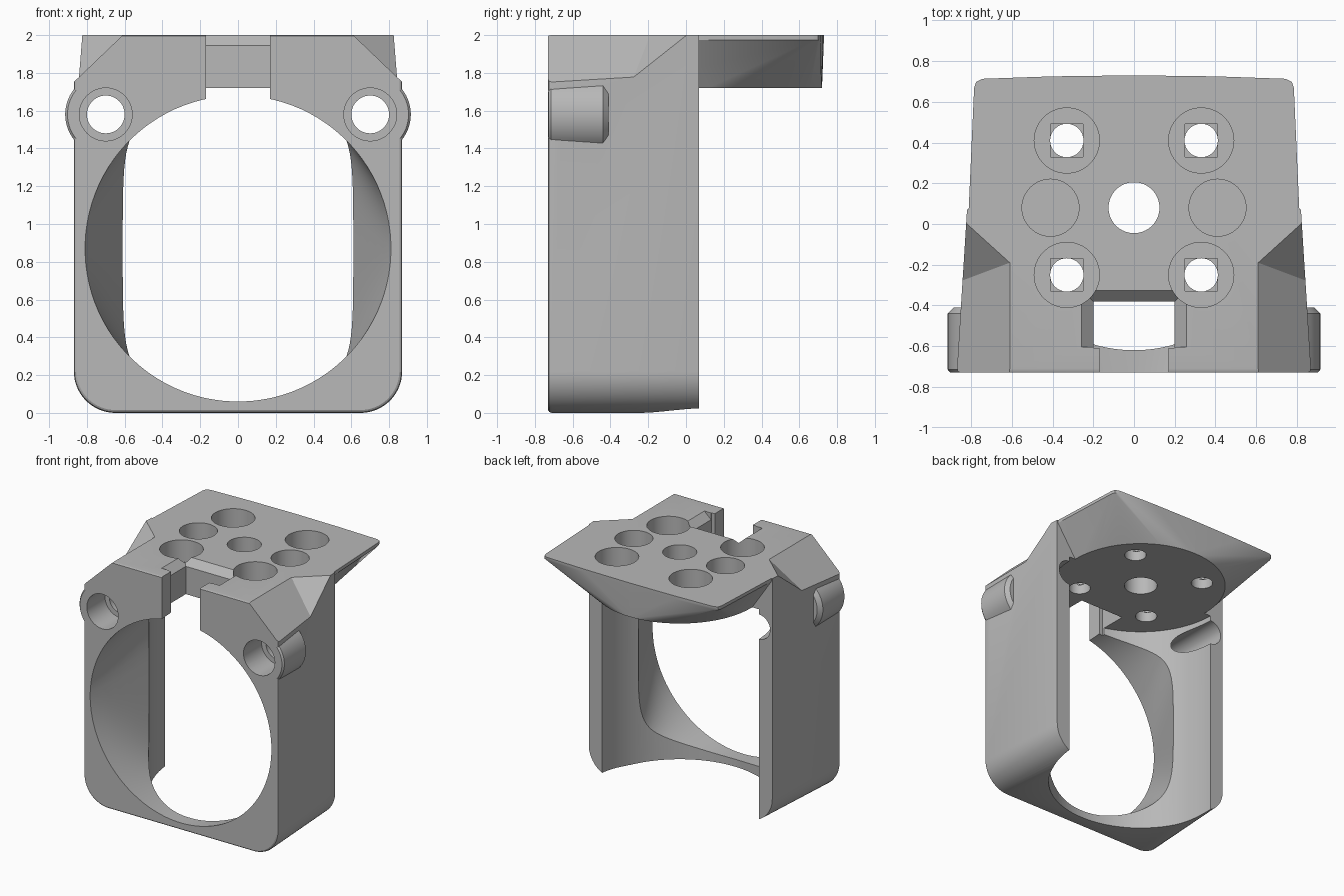
import bpy, bmesh
from math import sin, cos, pi, copysign

if "Cube" in bpy.data.objects:
    bpy.data.objects.remove(bpy.data.objects["Cube"])

grey = bpy.data.materials.new("plain grey")
grey.use_nodes = True
GREY = (0.48, 0.48, 0.48, 1)
grey.diffuse_color = GREY
grey.node_tree.nodes["Principled BSDF"].inputs["Base Color"].default_value = GREY


def finish(bm, name):
    bmesh.ops.recalc_face_normals(bm, faces=bm.faces)
    mesh = bpy.data.meshes.new(name)
    bm.to_mesh(mesh)
    bm.free()
    mesh.materials.append(grey)
    obj = bpy.data.objects.new(name, mesh)
    bpy.context.collection.objects.link(obj)
    return obj


def loft(name, rings):
    bm = bmesh.new()
    loops = [[bm.verts.new(p) for p in ring] for ring in rings]
    n = len(loops[0])
    for a, b in zip(loops, loops[1:]):
        for i in range(n):
            j = (i + 1) % n
            bm.faces.new((a[i], a[j], b[j], b[i]))
    bm.faces.new(loops[0])
    bm.faces.new(loops[-1])
    return finish(bm, name)


def hull(name, points):
    bm = bmesh.new()
    verts = [bm.verts.new(p) for p in points]
    result = bmesh.ops.convex_hull(bm, input=verts)
    junk = {v for v in result["geom_interior"] + result["geom_unused"]
            if isinstance(v, bmesh.types.BMVert)}
    bmesh.ops.delete(bm, geom=list(junk), context="VERTS")
    return finish(bm, name)


def box(name, x, y, z):
    return hull(name, [(a, b, c) for a in x for b in y for c in z])


def circle(x, y, z, r, axis="z", n=64):
    angles = [2 * pi * i / n for i in range(n)]
    if axis == "z":
        return [(x + r * cos(a), y + r * sin(a), z) for a in angles]
    return [(x + r * cos(a), y, z + r * sin(a)) for a in angles]


def rod(name, x, y, r, z0, z1, n=64):
    return loft(name, [circle(x, y, z, r, n=n) for z in (z0, z1)])


def bore(name, x, z, r, y0, y1):
    return loft(name, [circle(x, y, z, r, "y", 48) for y in (y0, y1)])


# Tapered body with rounded bottom corners
def outline(y, w, inset=0.0, r=0.22):
    half = [(w - inset, 2 - inset * 0.3)]
    for i in range(17):
        a = pi / 2 * i / 16
        half.append((w - r + (r - inset) * cos(a), r - (r - inset) * sin(a)))
    return [(x, y, z) for x, z in half] + [(-x, y, z) for x, z in reversed(half)]


bracket = loft("fan_bracket", [outline(-0.73, 0.869, 0.015), outline(-0.724, 0.8695, 0.005),
                               outline(-0.71, 0.869), outline(0.07, 0.82)])


def combine(tool, operation="DIFFERENCE"):
    mod = bracket.modifiers.new("shape", "BOOLEAN")
    mod.operation, mod.solver, mod.object = operation, "EXACT", tool
    bpy.context.view_layer.objects.active = bracket
    bpy.ops.object.modifier_apply(modifier=mod.name)
    bpy.data.objects.remove(tool)


# Overhanging rear plate, flaring from a disc to a wide thin lip
edge = [(0.815, 0.0), (0.785, 0.67), (0.775, 0.698), (0.745, 0.713), (0.4, 0.725), (0, 0.73)]
lip = [(s * x, y, z) for x, y in edge for s in (-1, 1) for z in (1.975, 2.0)]
combine(hull("rear_plate", circle(0, 0.08, 1.72, 0.64, n=96) + lip), "UNION")

# Screw ears and sloping shoulders
for s in (-1, 1):
    shoulder = [(0.61, -0.19, 2), (0.61, -0.9, 2), (1.09, -0.37, 1.54), (1.09, -0.9, 1.54),
                (1.24, 0.38, 2), (0.61, -0.19, 2.2), (0.61, -0.9, 2.2),
                (1.24, 0.38, 2.2), (1.24, -0.9, 2.2)]
    combine(hull("shoulder_cut", [(s * x, y, z) for x, y, z in shoulder]))
    combine(loft("ear", [circle(s * 0.7, y, 1.58, r, "y") for y, r in
                         ((-0.729, 0.203), (-0.715, 0.215), (-0.44, 0.215), (-0.41, 0.185))]),
            "UNION")

# Round front opening narrowing to a tall slot
def opening(t, n=96):
    ring = []
    for i in range(n):
        c, q = cos(2 * pi * (i + 0.5) / n), sin(2 * pi * (i + 0.5) / n)
        bx = 0.605 * copysign(abs(c) ** 0.5, c)
        bz = 0.81 * copysign(abs(q) ** 0.5, q)
        ring.append((0.81 * c * (1 - t) + bx * t, -0.73 + 0.48 * t,
                     0.87 + 0.81 * q * (1 - t) + bz * t))
    return ring


combine(loft("front_opening", [opening(t) for t in (-0.05, 0, 0.2, 0.4, 0.6, 0.8, 1)]))

# Vertical round cavity, open at the bottom and back
combine(rod("cavity", 0, 0.08, 0.70, -0.2, 1.721, 128))

# Screw holes through the ears
for s in (-1, 1):
    combine(bore("ear_hole", s * 0.7, 1.58, 0.10, -0.9, 0.2))
    combine(bore("ear_recess", s * 0.7, 1.58, 0.14, -0.9, -0.5))

# Front notch and chamfered pocket behind it
combine(box("notch", (-0.17, 0.17), (-0.9, -0.55), (1.5, 2.2)))
combine(box("pocket", (-0.2, 0.2), (-0.61, -0.38), (1.6, 2.2)))
combine(hull("pocket_chamfer", [(s * x, y, z) for s in (-1, 1)
                                for x, y0, z in ((0.2, -0.38, 1.945), (0.26, -0.325, 2.001))
                                for y in (-0.605, y0)]))

# Plate holes: centre hole, blind side holes and four stepped screw holes
combine(rod("centre_hole", 0, 0.08, 0.125, 1.5, 2.2))
for s in (-1, 1):
    combine(rod("blind_hole", s * 0.41, 0.08, 0.14, 1.82, 2.2))
    for y in (0.41, -0.25):
        x = s * 0.33
        combine(rod("screw_hole", x, y, 0.082, 1.5, 2.2, 32))
        combine(rod("screw_recess", x, y, 0.16, 1.82, 2.2))
        combine(box("screw_step", (x - 0.08, x + 0.08), (y - 0.08, y + 0.08), (1.8, 1.9)))

bpy.ops.object.select_all(action="DESELECT")
bracket.select_set(True)
bpy.context.view_layer.objects.active = bracket
bpy.ops.object.shade_smooth_by_angle(angle=0.5)
